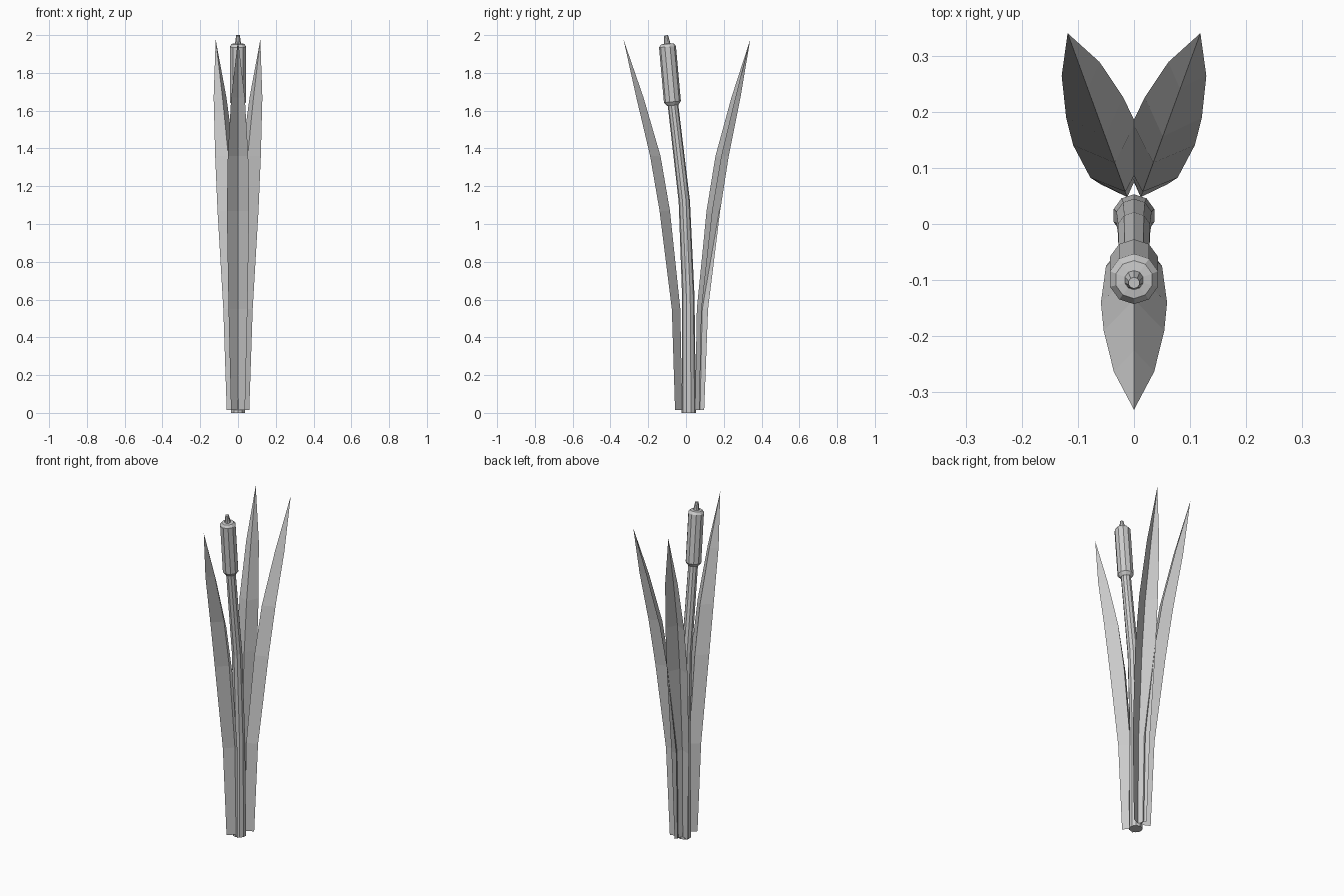
import bpy, bmesh
from math import sin, cos, pi, radians
from mathutils import Matrix, Vector

if "Cube" in bpy.data.objects:
    bpy.data.objects.remove(bpy.data.objects["Cube"])

ROOT_Y = 0.015  # where the stem stands


def make_object(name, bm):
    bmesh.ops.recalc_face_normals(bm, faces=bm.faces)
    mesh = bpy.data.meshes.new(name)
    bm.to_mesh(mesh)
    bm.free()
    obj = bpy.data.objects.new(name, mesh)
    bpy.context.collection.objects.link(obj)
    return obj


def tube(name, rings, sides=10):
    """Loft rings of (y, z, radius, lean in y per z), closed at both ends."""
    bm = bmesh.new()
    loops = []
    for y, z, r, lean in rings:
        side = Vector((0, 1, -lean)).normalized()
        loop = []
        for i in range(sides):
            a = 2 * pi * i / sides
            p = Vector((r * sin(a), y, z)) + side * r * cos(a)
            loop.append(bm.verts.new(p))
        loops.append(loop)
    for lo, hi in zip(loops, loops[1:]):
        for i in range(sides):
            j = (i + 1) % sides
            bm.faces.new((lo[i], lo[j], hi[j], hi[i]))
    bm.faces.new(loops[0])
    bm.faces.new(loops[-1])
    return make_object(name, bm)


def leaf(name, angle):
    """V-folded blade: (z, spine distance, edge distance, half width)."""
    rows = [(0.015, 0.035, 0.073, 0.037), (0.55, 0.045, 0.09, 0.05),
            (1.07, 0.10, 0.155, 0.059), (1.36, 0.15, 0.205, 0.054),
            (1.67, 0.24, 0.278, 0.036)]
    bm = bmesh.new()
    prev = None
    for z, spine, edge, w in rows:
        row = [bm.verts.new(p) for p in
               ((-w, -edge, z), (0, -spine, z), (w, -edge, z))]
        if prev:
            for i in (0, 1):
                bm.faces.new((prev[i], prev[i + 1], row[i + 1], row[i]))
        prev = row
    tip = bm.verts.new((0, -0.346, 1.977))
    for i in (0, 1):
        bm.faces.new((prev[i], prev[i + 1], tip))
    bm.transform(Matrix.Translation((0, ROOT_Y, 0)) @ Matrix.Rotation(radians(angle), 4, 'Z'))
    return make_object(name, bm)


# Bent, tapering stem
tube("stem", [(ROOT_Y, 0, 0.038, 0), (0.012, 0.62, 0.033, -0.02),
              (-0.009, 1.12, 0.03, -0.08), (-0.07, 1.64, 0.028, -0.1)])

# Seed head with bevelled ends and a short spike
tube("seed_head", [(-0.07, 1.628, 0.03, -0.09), (-0.072, 1.647, 0.045, -0.09),
                   (-0.098, 1.938, 0.045, -0.09), (-0.099, 1.953, 0.034, -0.09),
                   (-0.0995, 1.955, 0.018, -0.09)])
tube("spike", [(-0.0995, 1.95, 0.018, -0.09), (-0.105, 1.999, 0.010, -0.09)])

# One leaf in front, two spread behind
for leaf_name, turn in (("front_leaf", 0), ("back_leaf_right", 160), ("back_leaf_left", 200)):
    leaf(leaf_name, turn)
